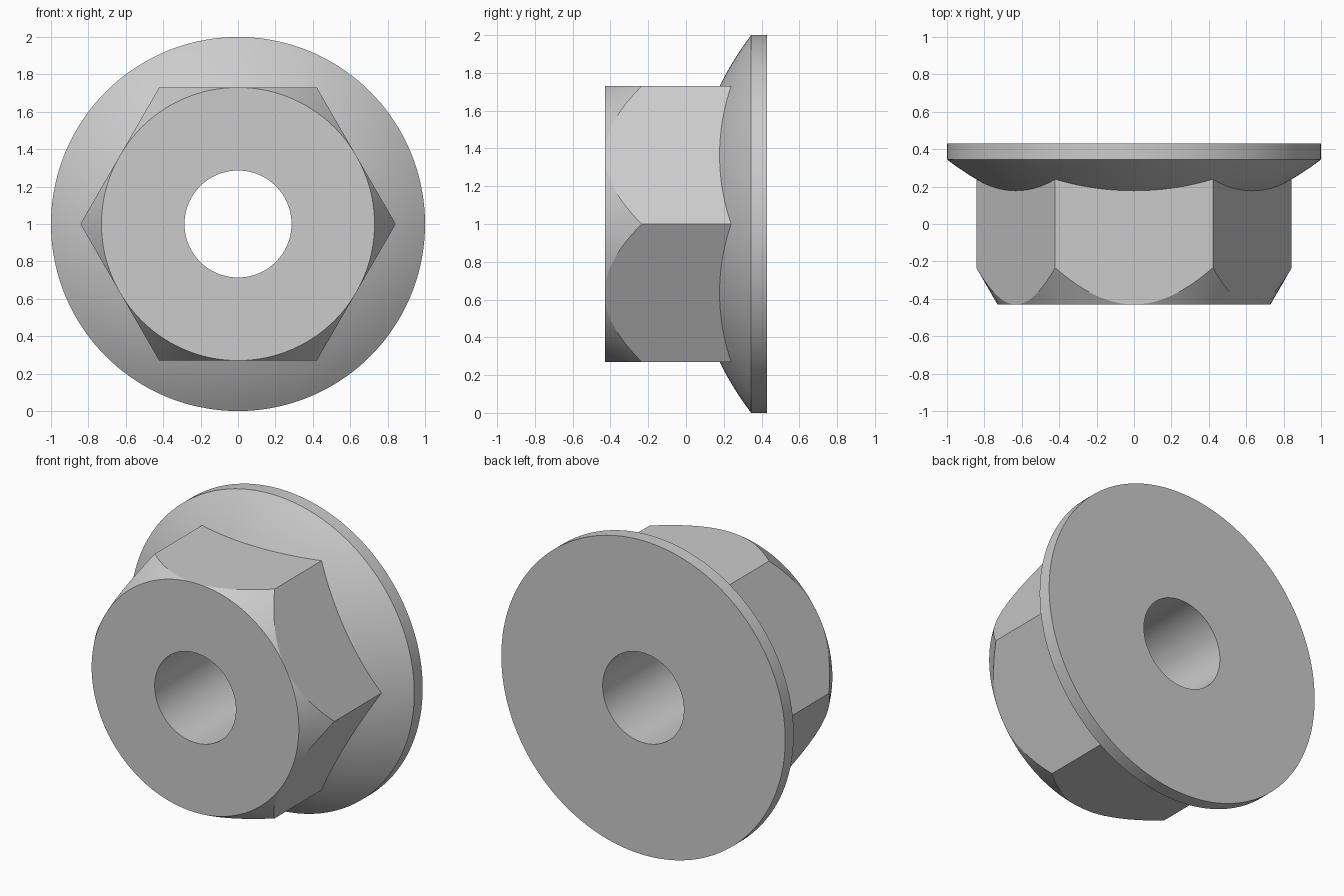
import bpy, bmesh, math

if "Cube" in bpy.data.objects:
    bpy.data.objects.remove(bpy.data.objects["Cube"])

SEG = 144                      # divisible by 12: hits every hex corner and mid-flat
APOTHEM, BORE, RIM = 0.73, 0.286, 1.0
FRONT, BACK, RIM_Y = -0.43, 0.43, 0.345
DOME_R = 1.65                  # radius of the spherical flange shoulder
CENTRE_Z = 1.0


def hex_radius(a):
    k = math.pi / 3
    return APOTHEM / math.cos(a % k - k / 2)


def dome_y(r):
    return RIM_Y + math.sqrt(DOME_R**2 - RIM**2) - math.sqrt(DOME_R**2 - r * r)


def section(a):
    """Closed (radius, y) outline of the nut at one angle about its axis."""
    h = hex_radius(a)
    pts = [(BORE, FRONT), (APOTHEM, FRONT),
           (h, FRONT + (h - APOTHEM) * math.sqrt(3))]     # chamfered corner
    for i in range(7):                                    # curved flange shoulder
        r = h + (RIM - h) * i / 6
        pts.append((r, dome_y(r)))
    return pts + [(RIM, BACK), (BORE, BACK)]              # rim and back face


# Sweep the outline around the axis
bm = bmesh.new()
rows = []
for s in range(SEG):
    a = 2 * math.pi * s / SEG
    rows.append([bm.verts.new((r * math.cos(a), y, CENTRE_Z + r * math.sin(a)))
                 for r, y in section(a)])
n = len(rows[0])
for s in range(SEG):
    p, q = rows[s], rows[(s + 1) % SEG]
    for i in range(n):
        j = (i + 1) % n
        bm.faces.new((p[i], p[j], q[j], q[i]))

# Chamfer vanishes at mid-flat, so merge the coincident points there
bmesh.ops.remove_doubles(bm, verts=bm.verts, dist=1e-5)
bmesh.ops.recalc_face_normals(bm, faces=bm.faces)

mesh = bpy.data.meshes.new("flange_nut")
bm.to_mesh(mesh)
bm.free()
nut = bpy.data.objects.new("flange_nut", mesh)
bpy.context.collection.objects.link(nut)

# Smooth the round surfaces, keep the machined edges crisp
bpy.context.view_layer.objects.active = nut
nut.select_set(True)
bpy.ops.object.shade_smooth_by_angle(angle=math.radians(20))
